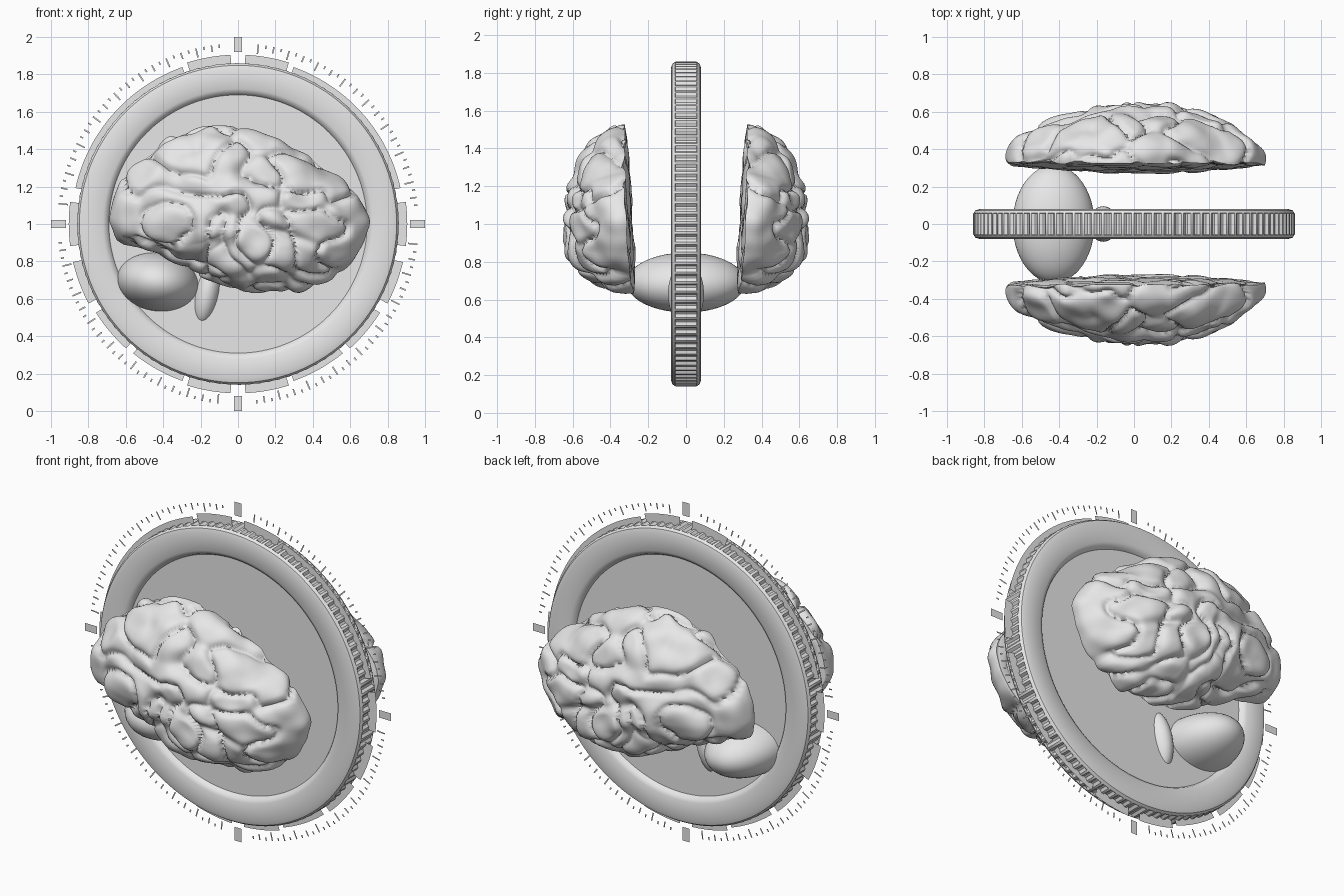
import bpy, bmesh, math
from mathutils import Vector, noise

cube = bpy.data.objects.get("Cube")
if cube:
    bpy.data.objects.remove(cube, do_unlink=True)

grey = bpy.data.materials.new("light_grey")
grey.use_nodes = True
grey.diffuse_color = (0.8, 0.8, 0.8, 1)
grey.node_tree.nodes["Principled BSDF"].inputs["Base Color"].default_value = (0.8, 0.8, 0.8, 1)


def finish(name, bm, smooth_angle=None):
    """Turn a bmesh into a named, coloured object."""
    mesh = bpy.data.meshes.new(name)
    bm.to_mesh(mesh)
    bm.free()
    mesh.materials.append(grey)
    obj = bpy.data.objects.new(name, mesh)
    bpy.context.collection.objects.link(obj)
    if smooth_angle:
        bpy.ops.object.select_all(action='DESELECT')
        obj.select_set(True)
        bpy.context.view_layer.objects.active = obj
        bpy.ops.object.shade_smooth_by_angle(angle=math.radians(smooth_angle))
    return obj


def loft(rings):
    """Skin closed rings of points and cap both ends."""
    bm = bmesh.new()
    loops = [[bm.verts.new(p) for p in ring] for ring in rings]
    n = len(loops[0])
    for a, b in zip(loops, loops[1:]):
        for i in range(n):
            j = (i + 1) % n
            bm.faces.new((a[i], a[j], b[j], b[i]))
    bm.faces.new(loops[0])
    bm.faces.new(loops[-1])
    bmesh.ops.recalc_face_normals(bm, faces=bm.faces)
    return bm


def polar(r, angle, y=0.0):
    return Vector((r * math.cos(angle), y, 1 + r * math.sin(angle)))


# Coin with a recessed face, rounded rim and reeded edge
RIBS = 100
half = [(0.69, 0.05, 0), (0.7, 0.068, 0), (0.722, 0.08, 0), (0.825, 0.08, 0),
        (0.848, 0.073, 0), (0.858, 0.058, 0), (0.86, 0.055, 1)]
profile = half + [(r, -y, rib) for r, y, rib in reversed(half)]
steps = RIBS * 4
coin_rings = []
for r, y, rib in profile:
    ring = []
    for k in range(steps):
        groove = 0.013 if rib and k % 4 > 1 else 0
        ring.append(polar(r - groove, math.tau * k / steps, y))
    coin_rings.append(ring)
finish("coin", loft(coin_rings), 35)


# Flat dial around the coin: arc bands and radial ticks
def arc(bm, r0, r1, start, end):
    n = max(1, round((end - start) / 2))
    angles = [math.radians(start + (end - start) * i / n) for i in range(n + 1)]
    inner = [bm.verts.new(polar(r0, a)) for a in angles]
    outer = [bm.verts.new(polar(r1, a)) for a in angles]
    for i in range(n):
        bm.faces.new((inner[i], inner[i + 1], outer[i + 1], outer[i]))


def tick(bm, r0, r1, degrees, width):
    a = math.radians(degrees)
    side = Vector((-math.sin(a), 0, math.cos(a))) * width / 2
    p, q = polar(r0, a), polar(r1, a)
    bm.faces.new([bm.verts.new(v) for v in (p - side, q - side, q + side, p + side)])


bands = [(-7.5, 7.5, 0.905), (12.5, 70.5, 0.89), (72.5, 87.5, 0.905),
         (-28, -13, 0.905), (-48, -32, 0.895), (-70.5, -51, 0.89), (-87.5, -72.5, 0.905)]
bm = bmesh.new()
for start, end, r in bands:
    arc(bm, 0.85, r, start, end)
    arc(bm, 0.85, r, 180 - end, 180 - start)
finish("dial_bands", bm)

bm = bmesh.new()
for quarter in range(4):
    tick(bm, 0.92, 1.0, quarter * 90, 0.045)
    for i in range(32):
        length = (0.018, 0.035, 0.018, 0.05)[i % 4]
        tick(bm, 0.965 - length, 0.965, quarter * 90 + 6 + i * 2.5, 0.008)
finish("dial_ticks", bm)


# Brain hemispheres: a domed outline with folded relief
CX, CZ = 0.04, 0.97
outline = [(0.68, 1.01), (0.66, 1.1), (0.6, 1.18), (0.49, 1.26), (0.39, 1.35),
           (0.28, 1.41), (0.17, 1.45), (0.04, 1.5), (-0.1, 1.52), (-0.23, 1.5),
           (-0.36, 1.45), (-0.47, 1.37), (-0.57, 1.28), (-0.63, 1.21), (-0.67, 1.1),
           (-0.68, 1.01), (-0.64, 0.93), (-0.42, 0.85), (-0.26, 0.79), (-0.18, 0.72),
           (-0.07, 0.67), (0.06, 0.65), (0.17, 0.64), (0.28, 0.65), (0.39, 0.68),
           (0.52, 0.73), (0.61, 0.82), (0.66, 0.91)]
polar_outline = sorted((math.atan2(z - CZ, x - CX) % math.tau, math.hypot(x - CX, z - CZ))
                       for x, z in outline)
first, last = polar_outline[0], polar_outline[-1]
polar_outline = ([(last[0] - math.tau, last[1])] + polar_outline
                 + [(first[0] + math.tau, first[1])])


def outline_radius(angle):
    for (a0, r0), (a1, r1) in zip(polar_outline, polar_outline[1:]):
        if a0 <= angle <= a1:
            return r0 + (r1 - r0) * (angle - a0) / (a1 - a0)
    return first[1]


def folds(p):
    """Rounded ridges parted by narrow winding furrows."""
    warp = noise.noise_vector(p * 3.5) * 0.1
    furrow = abs(noise.noise((p + warp) * 5.5))
    ridge = 1 - math.exp(-furrow * 9)
    # long furrow above the lower side lobe
    lobe = abs(p.z - (1.04 - 0.35 * p.x)) if -0.15 < p.x < 0.6 else 1
    deep = math.exp(-(lobe / 0.025) ** 2) * max(0, 1 - abs(p.x - 0.22) / 0.37)
    return 0.04 * (ridge - 0.6) + 0.025 * noise.noise(p * 8) - 0.025 * deep


def hemisphere(name, side):
    n, rows = 200, 110
    rings = []
    for j in range(rows + 1):
        phi = math.pi * (0.006 + 0.988 * j / rows)
        t = math.sin(phi)
        ring = []
        for i in range(n):
            a = math.tau * i / n
            r = outline_radius(a) * t
            x, z = CX + r * math.cos(a), CZ + r * math.sin(a)
            power = 1.55 + 1.4 * max(0, -math.sin(a)) ** 2
            depth = math.sqrt(max(0, 1 - t ** power))
            base = 0.28 + 0.055 * (z - 0.65) + 0.06 * x * x
            y = base + (0.345 if phi < math.pi / 2 else -0.015) * depth
            ring.append(Vector((x, y, z)))
        rings.append(ring)
    bm = loft(rings)
    bmesh.ops.smooth_vert(bm, verts=bm.verts, factor=0.5, use_axis_x=True,
                          use_axis_y=True, use_axis_z=True)
    bm.normal_update()
    moves = []
    for v in bm.verts:
        strength = 0.35 if v.normal.y < -0.7 else 1
        moves.append(v.normal * folds(v.co) * strength)
    for v, move in zip(bm.verts, moves):
        v.co += move
    for v in bm.verts:
        v.co.y *= side
    bmesh.ops.recalc_face_normals(bm, faces=bm.faces)
    finish(name, bm, 70)


hemisphere("right_hemisphere", -1)
hemisphere("left_hemisphere", 1)


# Cerebellum and brain stem, both passing through the coin
def ellipsoid(name, centre, radii, tilt):
    bm = bmesh.new()
    bmesh.ops.create_uvsphere(bm, u_segments=48, v_segments=24, radius=1)
    for v in bm.verts:
        v.co = Vector([c * r for c, r in zip(v.co, radii)])
    obj = finish(name, bm, 60)
    obj.location = centre
    obj.rotation_euler.y = math.radians(tilt)


ellipsoid("cerebellum", (-0.43, 0, 0.69), (0.22, 0.315, 0.157), 8)
ellipsoid("brain_stem", (-0.165, 0, 0.63), (0.07, 0.095, 0.175), 12)
